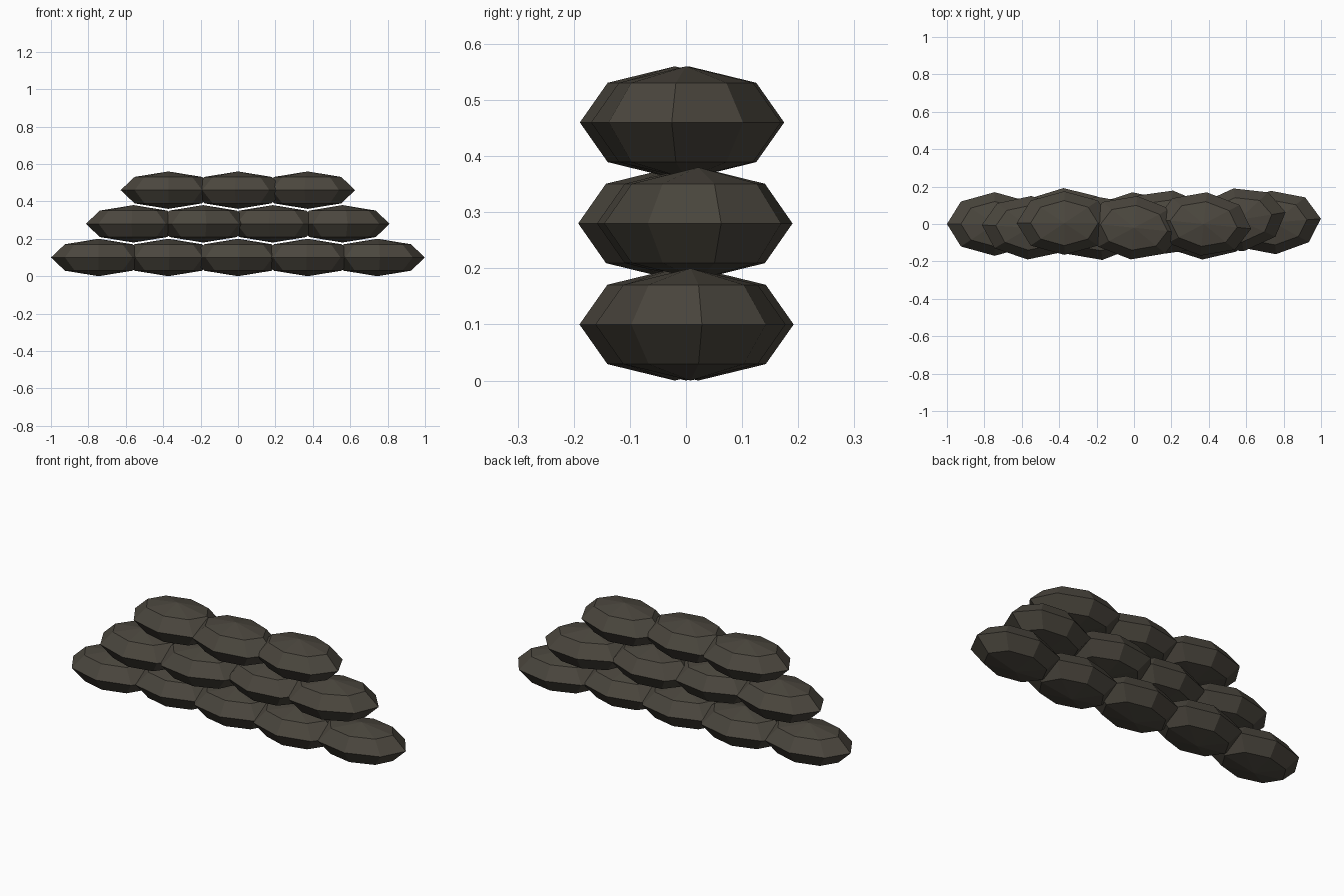
import bpy

if "Cube" in bpy.data.objects:
    bpy.data.objects.remove(bpy.data.objects["Cube"])

# Dark burlap colour
burlap = bpy.data.materials.new("burlap")
burlap.diffuse_color = (0.07, 0.062, 0.048, 1)
burlap.use_nodes = True
burlap.node_tree.nodes["Principled BSDF"].inputs["Base Color"].default_value = burlap.diffuse_color

SPACING, LAYER = 0.3725, 0.18
RX, RY, RZ = 0.255, 0.17, 0.1

# Per course, bottom to top: (y offset, yaw) of each bag from left to right
COURSES = [
    [(0.0, 0.0), (0.022, 0.03), (0.0, 0.05), (-0.02, -0.04), (0.008, 0.08)],
    [(-0.02, -0.06), (-0.023, 0.1), (0.01, -0.13), (0.022, 0.16)],
    [(0.005, 0.0), (-0.02, -0.1), (0.0, -0.1)],
]


def sandbag(name, x, y, z, yaw):
    # Flattened eight-sided bag with faceted faces
    bpy.ops.mesh.primitive_uv_sphere_add(
        segments=8, ring_count=4, radius=1, location=(x, y, z), rotation=(0, 0, yaw))
    bag = bpy.context.object
    bag.name = name
    bag.scale = (RX, RY, RZ)
    bag.data.materials.append(burlap)
    bpy.ops.object.shade_flat()


# Stack the courses, each centred over the one below
for row, bags in enumerate(COURSES):
    for i, (y, yaw) in enumerate(bags):
        x = (i - (len(bags) - 1) / 2) * SPACING
        sandbag(f"sandbag_row{row + 1}_{i + 1}", x, y, RZ + row * LAYER, yaw)
